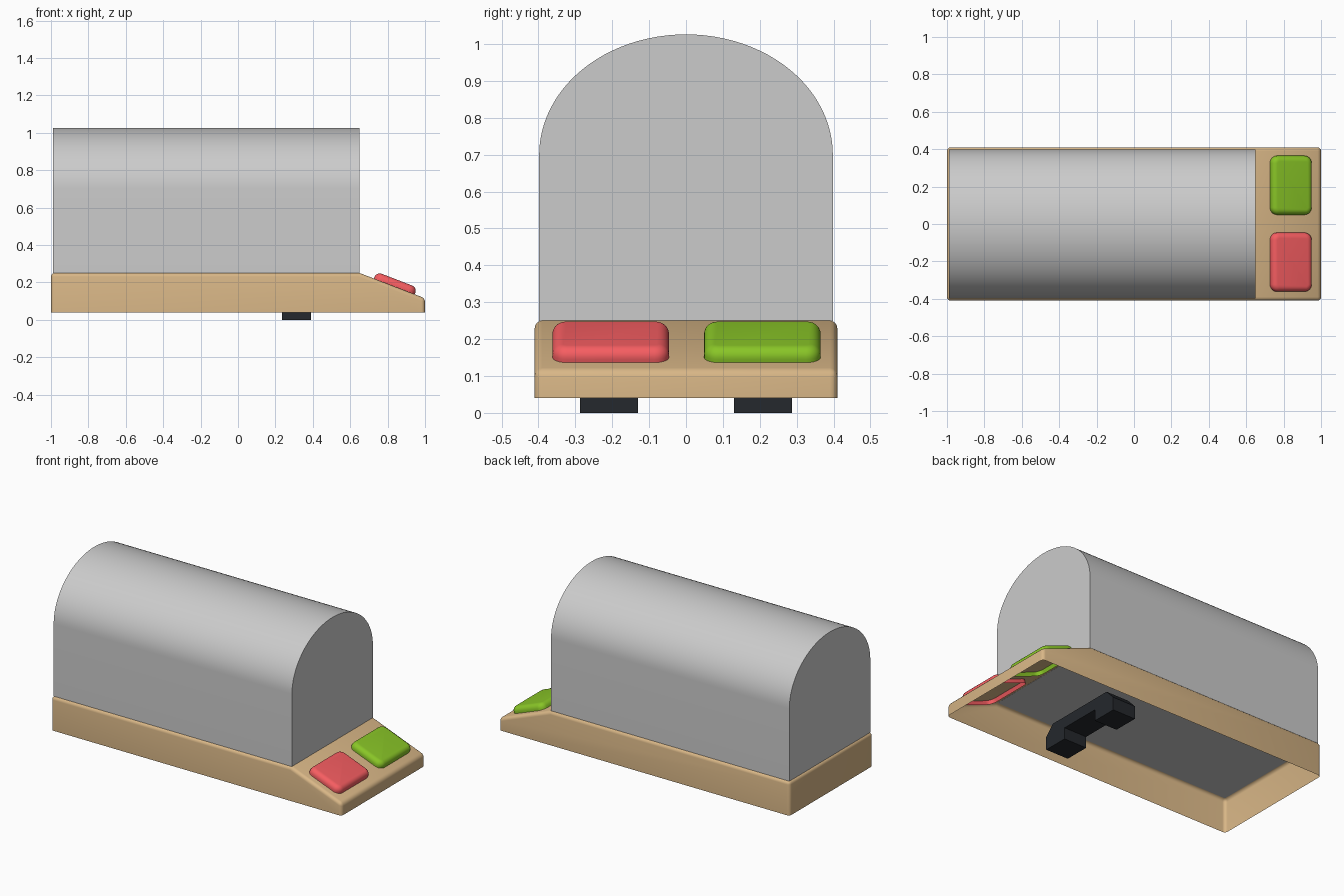
import bpy, bmesh
from math import pi, sin, cos, atan2, radians
from mathutils import Matrix

if "Cube" in bpy.data.objects:
    bpy.data.objects.remove(bpy.data.objects["Cube"])


def material(name, rgb):
    m = bpy.data.materials.new(name)
    m.diffuse_color = (*rgb, 1)
    m.use_nodes = True
    m.node_tree.nodes["Principled BSDF"].inputs["Base Color"].default_value = m.diffuse_color
    return m


def finish(bm, name, mat=None, angle=35):
    me = bpy.data.meshes.new(name)
    bm.to_mesh(me)
    bm.free()
    ob = bpy.data.objects.new(name, me)
    bpy.context.collection.objects.link(ob)
    if mat:
        me.materials.append(mat)
    bpy.ops.object.select_all(action='DESELECT')
    ob.select_set(True)
    bpy.context.view_layer.objects.active = ob
    bpy.ops.object.shade_smooth_by_angle(angle=radians(angle))
    return ob


def extrude_profile(points, offset):
    bm = bmesh.new()
    face = bm.faces.new([bm.verts.new(p) for p in points])
    new = bmesh.ops.extrude_face_region(bm, geom=[face])['geom']
    bmesh.ops.translate(bm, vec=offset, verts=[v for v in new if isinstance(v, bmesh.types.BMVert)])
    bmesh.ops.recalc_face_normals(bm, faces=bm.faces)
    return bm


def drop_bottom(bm):
    bottom = [f for f in bm.faces if f.normal.z < -0.9]
    bmesh.ops.delete(bm, geom=bottom, context='FACES_ONLY')


wood = material("tan", (0.69, 0.47, 0.24))
black = material("black", (0.018, 0.021, 0.026))
red = material("red", (0.92, 0.11, 0.12))
green = material("green", (0.25, 0.56, 0.02))

# Hollow base with sloping front, open underneath
profile = [(-1, .04), (1, .04), (1, .115), (.65, .25), (-1, .25)]
bm = extrude_profile([(x, -.41, z) for x, z in profile], (0, .82, 0))
drop_bottom(bm)
rounded = [e for e in bm.edges if len(e.link_faces) == 2 and e.calc_face_angle() > radians(40)]
bmesh.ops.bevel(bm, geom=rounded, offset=.02, segments=4, profile=.5, affect='EDGES')
finish(bm, "base", wood)

# Rounded-top body: straight walls with an elliptical arch
arch = [(-.398, .249), *[(-.398 * cos(pi * i / 48), .70 + .326 * sin(pi * i / 48)) for i in range(49)],
        (.398, .249)]
bm = extrude_profile([(-.99, y, z) for y, z in arch], (1.64, 0, 0))
finish(bm, "body")

# Soft-edged buttons lying on the slope
slope = atan2(.135, .35)
HALF_X, HALF_Y, RADIUS = .117, .158, .04


def button(name, y, mat):
    bm = bmesh.new()
    loops = []
    bevel = [(.03 * (1 - cos(a)), .008 + .03 * sin(a)) for a in [pi / 2 * i / 6 for i in range(7)]]
    for inset, h in [(0, -.025), *bevel]:
        r = RADIUS - inset
        loop = []
        for k, (sx, sy) in enumerate([(1, 1), (-1, 1), (-1, -1), (1, -1)]):
            for i in range(7):
                a = pi / 2 * (k + i / 6)
                loop.append(bm.verts.new((sx * (HALF_X - RADIUS) + r * cos(a),
                                          sy * (HALF_Y - RADIUS) + r * sin(a), h)))
        loops.append(loop)
    for lo, hi in zip(loops, loops[1:]):
        for i in range(len(lo)):
            j = (i + 1) % len(lo)
            bm.faces.new((lo[i], lo[j], hi[j], hi[i]))
    bm.faces.new(loops[-1])
    bm.transform(Matrix.Translation((.836, y, .179)) @ Matrix.Rotation(slope, 4, 'Y'))
    finish(bm, name, mat)


button("red_button", -.204, red)
button("green_button", .207, green)

# Bridge-shaped support: two feet joined by a full-width bar
half = [(.13, .07), (.13, 0), (.287, 0), (.287, .08), (.23, .14)]
outline = half + [(-y, z) for y, z in reversed(half)]
bm = extrude_profile([(.235, y, z) for y, z in outline], (.155, 0, 0))
finish(bm, "feet", black)
